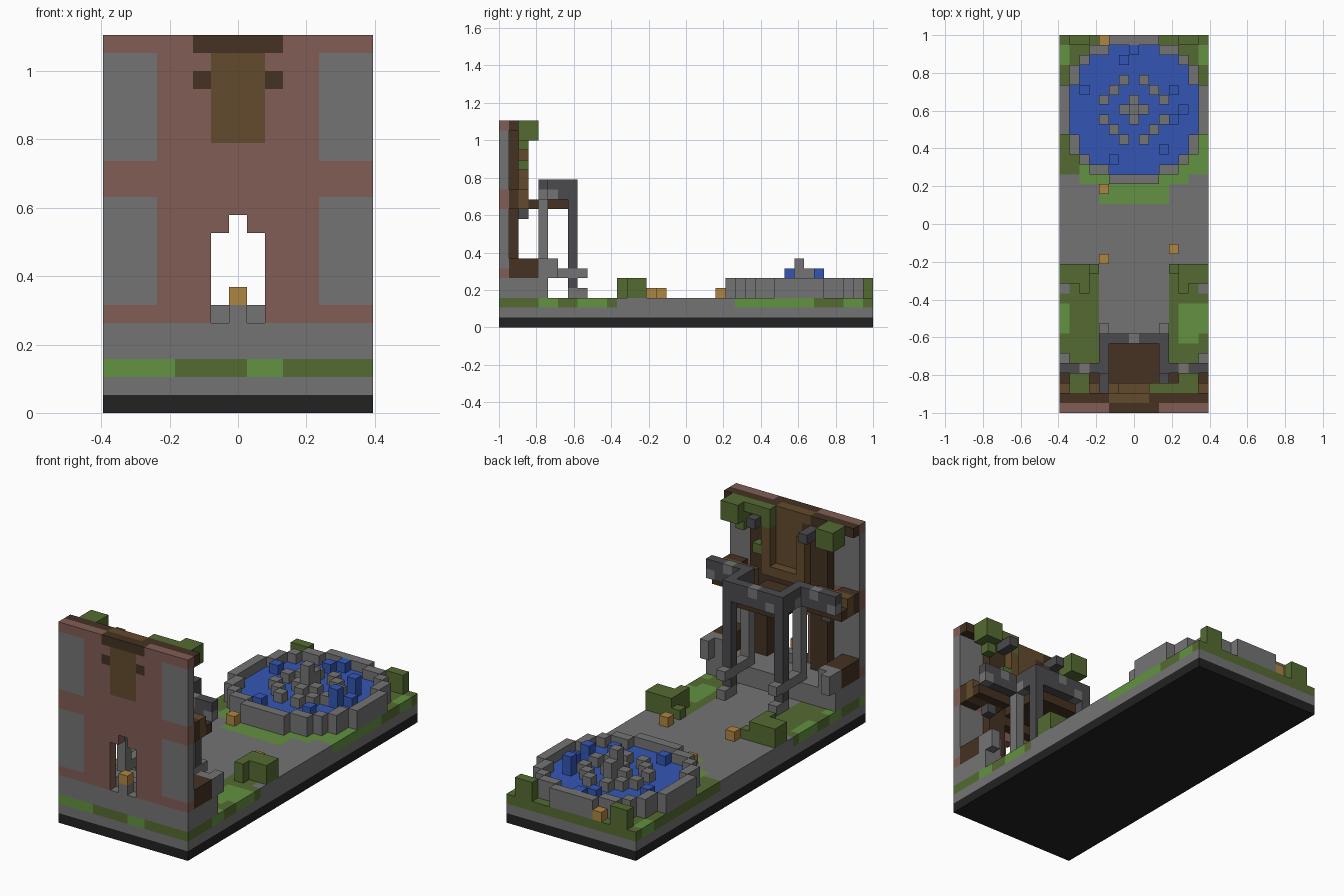
import bpy
import bmesh
from mathutils import Vector

if "Cube" in bpy.data.objects:
    bpy.data.objects.remove(bpy.data.objects["Cube"], do_unlink=True)

UNIT = 2 / 38            # edge of one cube
WIDE, LONG, HIGH = 15, 38, 21
ORIGIN = Vector((-WIDE / 2, -LONG / 2, 0))


def paint(name, red, green, blue):
    mat = bpy.data.materials.new(name)
    mat.use_nodes = True
    colour = (red, green, blue, 1)
    mat.diffuse_color = colour
    mat.node_tree.nodes["Principled BSDF"].inputs["Base Color"].default_value = colour
    return mat


stone = paint("stone_grey", .175, .175, .175)
slate = paint("slate_grey", .07, .07, .076)
black = paint("base_black", .016, .016, .016)
clay = paint("clay_red", .22, .11, .09)
wood = paint("wood_brown", .127, .07, .026)
bark = paint("dark_brown", .058, .032, .016)
moss = paint("moss_green", .09, .147, .032)
grass = paint("grass_green", .122, .287, .053)
water = paint("water_blue", .034, .093, .456)
amber = paint("lantern_amber", .429, .235, .054)

AXES = [Vector(a) for a in ((1, 0, 0), (0, 1, 0), (0, 0, 1))]


def build(name, cells):
    """Mesh a dictionary of cube cells, keeping outer faces only."""
    bm = bmesh.new()
    mats = list(dict.fromkeys(cells.values()))
    for cell, mat in cells.items():
        for axis in range(3):
            for side in (0, 1):
                step = AXES[axis] * (2 * side - 1)
                if tuple(int(a + b) for a, b in zip(cell, step)) in cells:
                    continue
                u, v = AXES[(axis + 1) % 3], AXES[(axis + 2) % 3]
                start = Vector(cell) + ORIGIN + AXES[axis] * side
                loop = [start, start + u, start + u + v, start + v]
                if not side:
                    loop.reverse()
                face = bm.faces.new([bm.verts.new(p * UNIT) for p in loop])
                face.material_index = mats.index(mat)
    bmesh.ops.remove_doubles(bm, verts=bm.verts[:], dist=UNIT / 100)
    mesh = bpy.data.meshes.new(name)
    bm.to_mesh(mesh)
    bm.free()
    for mat in mats:
        mesh.materials.append(mat)
    obj = bpy.data.objects.new(name, mesh)
    bpy.context.collection.objects.link(obj)


def span(pair):
    return range(pair[0], pair[1] + 1) if isinstance(pair, tuple) else (pair,)


def block(name, rule, xs, ys, zs, mirror=False):
    """Fill a range of cells with one material or a colour rule."""
    cells = {}
    for x in span(xs):
        for y in span(ys):
            for z in span(zs):
                mat = rule(x, y, z) if callable(rule) else rule
                if mat:
                    cells[x, y, z] = mat
                    if mirror:
                        cells[WIDE - 1 - x, y, z] = mat
    build(name, cells)


ALL_X, ALL_Y = (0, WIDE - 1), (0, LONG - 1)


# Ground layers
def ground(x, y, z):
    edge = min(x, WIDE - 1 - x)
    if y == 0:
        return grass if x < 4 or x in (8, 9) else moss
    if y < 12 and edge < 4:
        if edge == 0:
            return grass if y in (4, 5, 8, 9, 10) else moss
        return grass if x > 11 and 6 < y < 11 else moss
    if y < 15 and 0 < edge < 4:
        return moss
    if y in (21, 22) and edge > 3:
        return grass
    if y in (23, 24, 25) and edge > 1:
        return grass
    if y > 23:
        if x > 12 and y < 32 or y in (35, 36) and edge == 0:
            return grass
        return moss
    return stone


block("base_plate", black, ALL_X, ALL_Y, 0)
block("foundation", stone, ALL_X, ALL_Y, 1)
block("ground", ground, ALL_X, ALL_Y, 2)
block("gate_platform", stone, ALL_X, (0, 4), (3, 4))


# Gate wall
def doorway(x, z):
    return x in (6, 7, 8) and z < 10 or x == 7 and z == 10


def wall_colour(x, y, z):
    across = abs(x - 7)
    if doorway(x, z):
        return None
    if across > 4 and (5 < z < 12 or 13 < z < 20):
        return stone
    if z == 20 and across < 3 or z == 18 and across == 2:
        return bark
    return wood if across < 2 and z > 14 else clay


def panelling(x, y, z):
    across = abs(x - 7)
    if z == 20:
        return wood if 4 < x < 9 else bark
    if across < 2:
        return None if z < 11 else wood if z > 14 else bark
    return bark if across < 5 and (z > 10 or across > 2) else None


block("gate_wall", wall_colour, ALL_X, 0, (5, HIGH - 1))
block("wall_panelling", panelling, ALL_X, 1, (5, HIGH - 1))
block("door_sill", stone, (6, 8), 1, 5)
block("door_lantern_stand", stone, 7, 0, 5)
block("door_lantern", amber, 7, 0, 6)
block("panel_frame_post", wood, 5, 2, (14, 18), mirror=True)
block("panel_frame_bottom", wood, (6, 8), 2, 14)

# Wooden ledges on the back of the wall
block("ledge", wood, (0, 3), 2, (12, 13), mirror=True)
block("ledge_lip", bark, (0, 3), 3, 12, mirror=True)
block("ledge_beam", bark, (0, 1), 1, (12, 13), mirror=True)
block("ledge_bracket", slate, 2, 2, 11, mirror=True)
block("lower_chest", bark, (0, 1), (1, 3), (5, 6), mirror=True)


# Canopy
def weathered(x, y, z):
    return stone if (x * 3 + y * 2 + z) % 7 == 0 else slate


block("side_beam", weathered, (0, 4), 4, (13, 14), mirror=True)
block("canopy_rail", weathered, 4, (5, 7), (13, 14), mirror=True)
block("canopy_crossbeam", weathered, (5, 9), 7, (13, 14))
block("canopy_roof", bark, (5, 9), (2, 6), 12)
block("rear_post", stone, 4, 4, (5, 12), mirror=True)
block("front_post", slate, 4, 7, (6, 12), mirror=True)
block("post_arm", stone, 4, (5, 8), 5, mirror=True)
block("post_base", slate, 4, 7, 4, mirror=True)
block("post_foot", stone, 4, (7, 8), 3, mirror=True)
block("edge_stone", stone, (0, 1), 4, (5, 6), mirror=True)
block("edge_stone_front", stone, 0, 5, (5, 6), mirror=True)

# Hanging vines and top brackets
block("top_bracket", slate, 4, (2, 3), 19, mirror=True)
block("vine_clump", moss, (1, 2), (2, 3), (19, 20), mirror=True)
block("vine_trail", moss, 12, 2, 18)
block("vine_ledge", moss, (9, 11), 2, 20)
block("vine_strand", moss, 9, 2, (17, 19))
block("vine_tip", moss, 10, 2, 16)

# Hedges and loose lanterns
block("hedge_row", moss, (0, 3), 14, 3, mirror=True)
block("hedge_crown", moss, (0, 2), 14, 4, mirror=True)
block("hedge_step", moss, (0, 2), 13, (3, 4), mirror=True)
block("hedge_end", moss, 2, 12, (3, 4), mirror=True)
block("corner_hedge", moss, (1, 2), LONG - 1, (3, 4), mirror=True)
for label, x, y in (("left_path", 10 + 1, 16), ("right_path", 4, 15),
                    ("pool_front", 4, 22), ("pool_back", 4, LONG - 1)):
    block(label + "_lantern", amber, x, y, 3)

# Fountain pool
MID_X, MID_Y = 7, 30


def reach(x, y):
    return (x - MID_X) ** 2 + (y - MID_Y) ** 2


def rim(x, y, z):
    return stone if 44 < reach(x, y) < 56 else None


def pool(x, y, z):
    return water if reach(x, y) <= 44 else None


def stepping(x, y, z):
    across, along = abs(x - MID_X), abs(y - MID_Y)
    on_ring = across + along == 4 and across and along
    return stone if on_ring or across + along < 2 else None


POOL_Y = (MID_Y - 7, MID_Y + 7)
block("fountain_rim", rim, ALL_X, POOL_Y, (3, 4))
block("pool_water", pool, ALL_X, POOL_Y, 3)
block("fountain_stones", stepping, ALL_X, POOL_Y, 4)
block("fountain_core", stone, MID_X, (MID_Y, MID_Y + 1), 5)
block("fountain_top", stone, MID_X, MID_Y, 6)
build("water_drops", {(MID_X + dx, MID_Y + dy, 4): water for dx, dy in (
    (-5, 2), (-1, 5), (0, 6), (4, 2), (5, 0), (3, -4), (-2, -5), (4, -1))})
build("high_drops", {(MID_X + 4, MID_Y + dy, 5): water for dy in (2, -1)})
